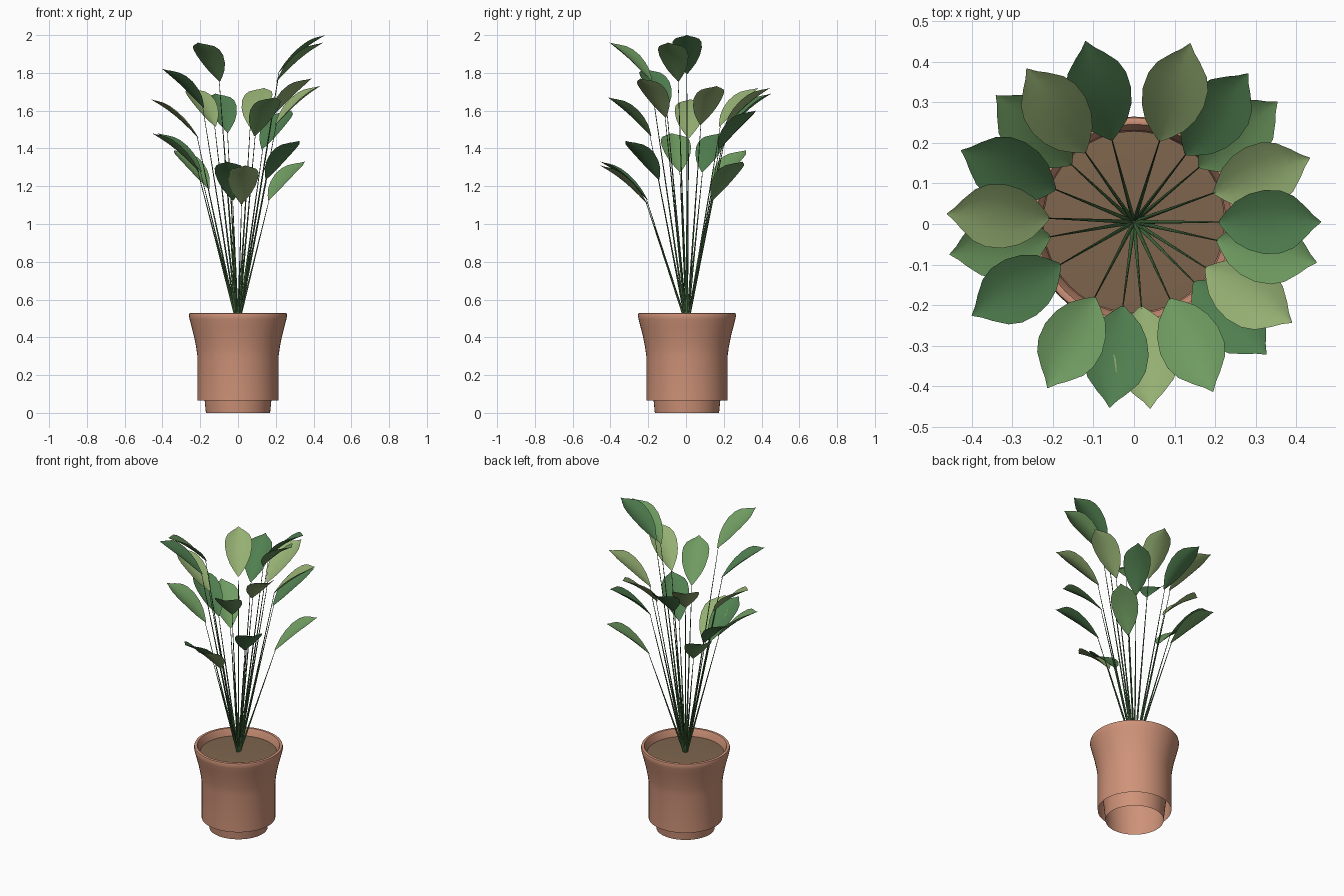
import bpy, bmesh, math
from mathutils import Vector, Matrix

if "Cube" in bpy.data.objects:
    bpy.data.objects.remove(bpy.data.objects["Cube"])

CENTRE = Vector((0, 0.005, 0))


def material(name, rgb):
    m = bpy.data.materials.new(name)
    m.diffuse_color = (*rgb, 1)
    m.use_nodes = True
    m.node_tree.nodes["Principled BSDF"].inputs["Base Color"].default_value = m.diffuse_color
    return m


def finish(name, bm, mat, angle=40):
    me = bpy.data.meshes.new(name)
    bm.to_mesh(me)
    bm.free()
    me.materials.append(mat)
    ob = bpy.data.objects.new(name, me)
    bpy.context.collection.objects.link(ob)
    bpy.ops.object.select_all(action='DESELECT')
    ob.select_set(True)
    bpy.context.view_layer.objects.active = ob
    bpy.ops.object.shade_smooth_by_angle(angle=math.radians(angle))
    return ob


def lathe(name, profile, mat, n=48):
    bm = bmesh.new()
    vs = [bm.verts.new(CENTRE + Vector((r, 0, z))) for r, z in profile]
    es = [bm.edges.new(p) for p in zip(vs, vs[1:])]
    bmesh.ops.spin(bm, geom=vs + es, cent=CENTRE, axis=(0, 0, 1),
                   angle=math.tau, steps=n, use_duplicate=False)
    bmesh.ops.remove_doubles(bm, verts=bm.verts, dist=1e-5)
    bmesh.ops.recalc_face_normals(bm, faces=bm.faces)
    return finish(name, bm, mat)


terracotta = material("terracotta", (0.62, 0.29, 0.19))
soil_mat = material("soil", (0.21, 0.13, 0.075))
stem_mat = material("stem_green", (0.06, 0.15, 0.05))
greens = [material("leaf_dark", (0.08, 0.21, 0.08)),
          material("leaf_mid", (0.16, 0.33, 0.12)),
          material("leaf_light", (0.30, 0.43, 0.17))]

# Pot shell with flared collar, tapered liner showing as the foot, and soil
lathe("pot", [(0.215, 0.066), (0.215, 0.30),
              (0.222, 0.35), (0.234, 0.41), (0.247, 0.46), (0.256, 0.495),
              (0.260, 0.515), (0.257, 0.527), (0.250, 0.53), (0.241, 0.528),
              (0.235, 0.515), (0.226, 0.48)], terracotta)
lathe("liner_foot", [(0.170, 0), (0.177, 0.07), (0.204, 0.32),
                     (0.222, 0.483)], terracotta)
lathe("soil", [(0, 0.49), (0.15, 0.488), (0.224, 0.484)], soil_mat)

# Leaf outline: position along the leaf, half width
OUTLINE = [(0, .004), (.08, .026), (.18, .050), (.32, .069), (.48, .079),
           (.64, .077), (.76, .064), (.87, .036), (.93, .017), (1, .001)]
R_BASE, R_TIP, RISE = 0.21, 0.462, 0.205


def leaf(name, angle, tip_z, mat):
    rot = Matrix.Rotation(angle, 4, 'Z')
    bm = bmesh.new()
    rows = []
    for t, w in OUTLINE:
        arch = 0.018 * math.sin(math.pi * t)
        row = []
        for s in (-1, -.5, 0, .5, 1):
            cup = 0.28 * w * s * s
            p = Vector((R_BASE + (R_TIP - R_BASE) * t - 0.4 * cup, s * w,
                        tip_z - RISE * (1 - t) + arch + cup))
            row.append(bm.verts.new(CENTRE + rot @ p))
        rows.append(row)
    for a, b in zip(rows, rows[1:]):
        for j in range(4):
            bm.faces.new((a[j], b[j], b[j + 1], a[j + 1]))
    finish(name, bm, mat, 60)


def stem(name, angle, top_z):
    d = Vector((math.cos(angle), math.sin(angle), 0))
    a = CENTRE + d * 0.006 + Vector((0, 0, 0.48))
    b = CENTRE + d * (R_BASE + 0.006) + Vector((0, 0, top_z + 0.005))
    bm = bmesh.new()
    place = Matrix.Translation((a + b) / 2) @ \
        (b - a).to_track_quat('Z', 'Y').to_matrix().to_4x4()
    bmesh.ops.create_cone(bm, cap_ends=True, segments=6, radius1=0.006,
                          radius2=0.0015, depth=(b - a).length, matrix=place)
    finish(name, bm, stem_mat, 70)


# Nineteen leaves spread by the golden angle, each with its own tip height
TIP_Z = [2.0, 1.39, 1.31, 1.60, 1.48, 1.77, 1.69, 1.96, 1.73, 1.48,
         1.67, 1.72, 1.82, 1.96, 1.72, 1.33, 1.33, 1.66, 1.44]
for i, z in enumerate(TIP_Z):
    ang = math.radians(137.5 * i)
    leaf(f"leaf_{i + 1}", ang, z, greens[i % 3])
    stem(f"stem_{i + 1}", ang, z - RISE)
